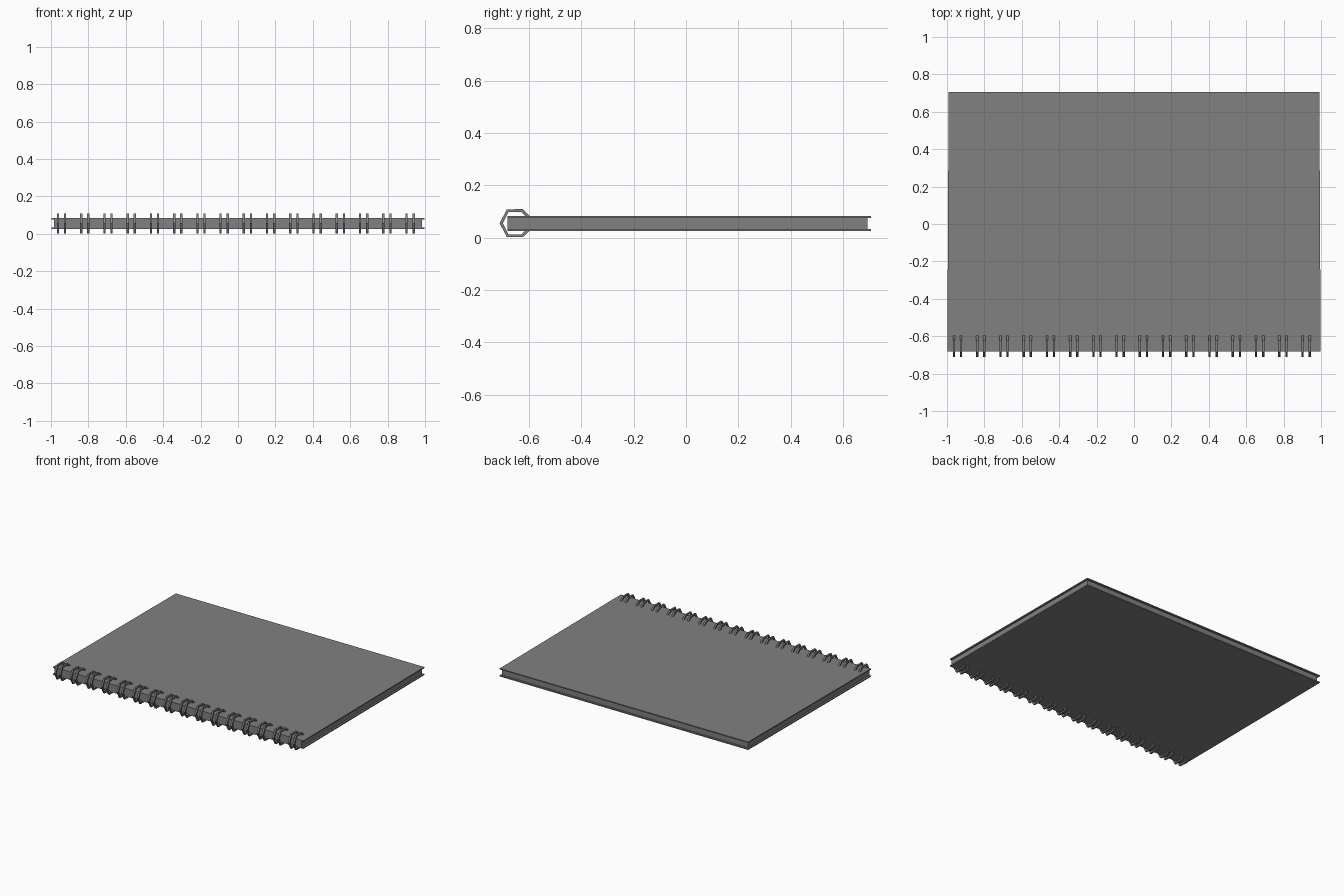
import bpy, bmesh, math

if "Cube" in bpy.data.objects:
    bpy.data.objects.remove(bpy.data.objects["Cube"])

MID_Z = 0.055

# Dark grey shared by all parts
grey = bpy.data.materials.new("dark_grey")
grey.diffuse_color = (0.22, 0.22, 0.22, 1)
grey.use_nodes = True
grey.node_tree.nodes["Principled BSDF"].inputs["Base Color"].default_value = grey.diffuse_color


def slab(name, front_half, back_half, y0, y1, z0, z1):
    """Flat plate, very slightly narrower at the back."""
    bm = bmesh.new()
    bmesh.ops.create_cube(bm, size=2)
    for v in bm.verts:
        back = v.co.y > 0
        v.co = (v.co.x * (back_half if back else front_half),
                y1 if back else y0,
                z1 if v.co.z > 0 else z0)
    mesh = bpy.data.meshes.new(name)
    bm.to_mesh(mesh)
    bm.free()
    mesh.materials.append(grey)
    obj = bpy.data.objects.new(name, mesh)
    bpy.context.collection.objects.link(obj)
    return obj


# Covers and page block
slab("back_cover", 0.998, 0.991, -0.682, 0.707, 0.025, 0.033)
slab("front_cover", 0.998, 0.991, -0.682, 0.707, 0.075, 0.083)
slab("page_block", 0.985, 0.98, -0.682, 0.694, 0.033, 0.075)

# Wire binding: 16 pairs of angular square-section loops whose ends enter the covers
half = [(-0.706, 0.0), (-0.681, 0.048), (-0.626, 0.048), (-0.600, 0.023), (-0.595, 0.016)]
profile = [(y, -z) for y, z in reversed(half[1:])] + half

curve = bpy.data.curves.new("binding_rings", "CURVE")
curve.dimensions = "3D"
curve.bevel_depth = 0.0085
curve.bevel_resolution = 0
curve.use_fill_caps = True
curve.materials.append(grey)
for i in range(16):
    for offset in (-0.019, 0.019):
        x = -0.944 + i * 0.1243 + offset
        spline = curve.splines.new("POLY")
        spline.points.add(len(profile) - 1)
        for point, (y, z) in zip(spline.points, profile):
            point.co = (x, y, MID_Z + z, 1)
            point.tilt = math.pi / 4
        spline.use_smooth = False
rings = bpy.data.objects.new("binding_rings", curve)
bpy.context.collection.objects.link(rings)
